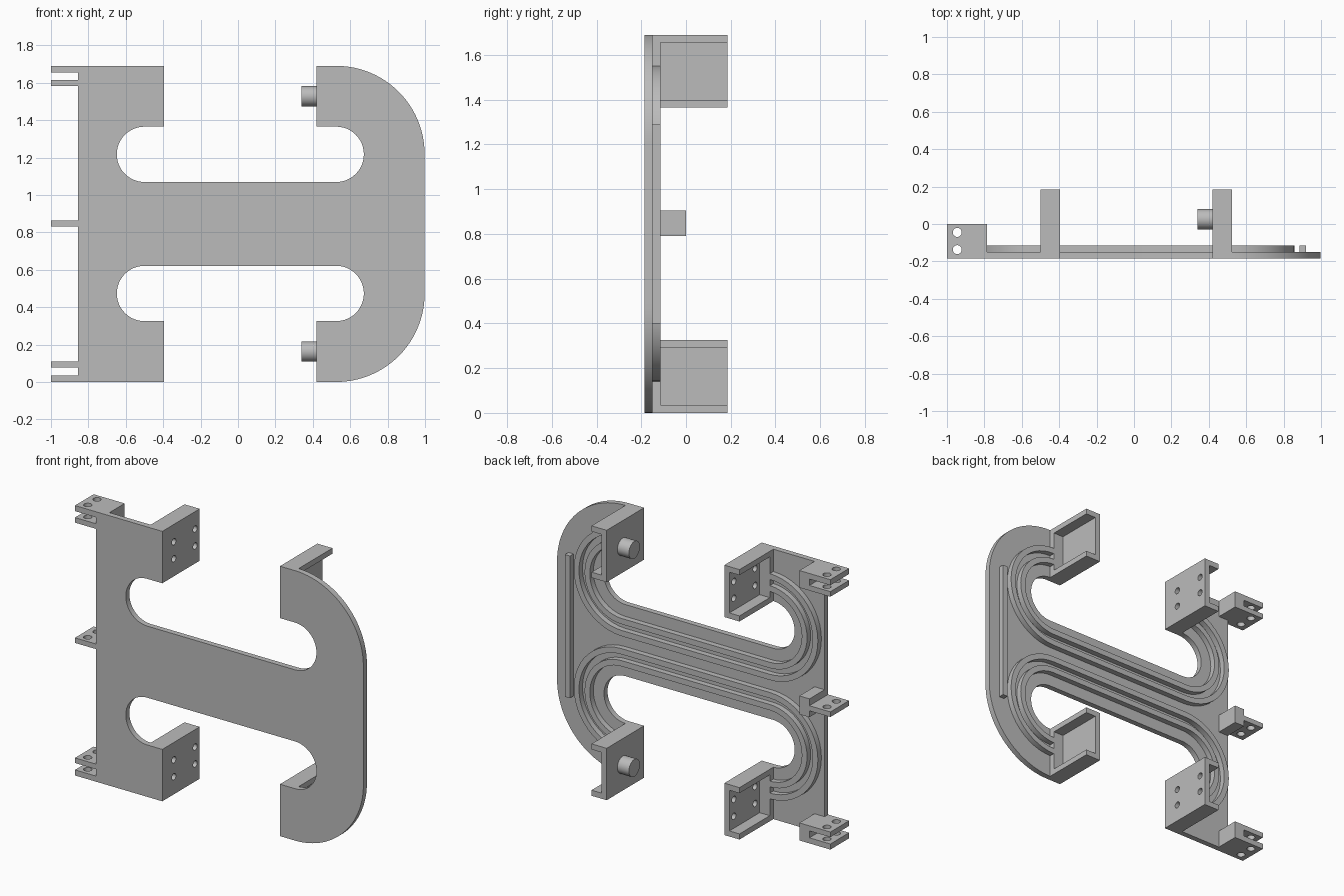
import bpy, bmesh, math
from mathutils import Matrix

if "Cube" in bpy.data.objects:
    bpy.data.objects.remove(bpy.data.objects["Cube"])

H = 1.69                      # overall height
T = 0.035                     # wall and rib thickness
FRONT, BACK = -0.185, 0.185
FLOOR, RIB = -0.15, -0.115    # plate back face, rib top
XL, XR, ZC, R = -0.5, 0.525, 1.217, 0.148   # notch arc centres and radius

grey = bpy.data.materials.new("light_grey")
grey.diffuse_color = (0.5, 0.5, 0.5, 1)
grey.use_nodes = True
grey.node_tree.nodes["Principled BSDF"].inputs["Base Color"].default_value = grey.diffuse_color


def arc(cx, cy, r, a0, a1, n=24):
    return [(cx + r * math.cos(math.radians(a0 + (a1 - a0) * i / n)),
             cy + r * math.sin(math.radians(a0 + (a1 - a0) * i / n))) for i in range(n + 1)]


def circle(cx, cy, r):
    return arc(cx, cy, r, 0, 360, 32)[:-1]


def flip(pts):
    return [(x, H - z) for x, z in pts]


def extrude(name, loops, lo, hi, axes):
    """Fill outline loops (with holes) and extrude from lo to hi; axes names the u, v, w directions."""
    cu = bpy.data.curves.new(name, 'CURVE')
    cu.dimensions, cu.fill_mode, cu.extrude = '2D', 'BOTH', (hi - lo) / 2
    for pts in loops:
        s = cu.splines.new('POLY')
        s.points.add(len(pts) - 1)
        for p, (u, v) in zip(s.points, pts):
            p.co = (u, v, 0, 1)
        s.use_cyclic_u = True
    tmp = bpy.data.objects.new(name + "_outline", cu)
    bpy.context.collection.objects.link(tmp)
    dg = bpy.context.evaluated_depsgraph_get()
    me = bpy.data.meshes.new_from_object(tmp.evaluated_get(dg))
    bpy.data.objects.remove(tmp)
    m = Matrix.Identity(4)
    for col, ax in enumerate(axes):
        for row in range(3):
            m[row][col] = 1.0 if 'xyz'[row] == ax else 0.0
    bm = bmesh.new()
    bm.from_mesh(me)
    bm.transform(m @ Matrix.Translation((0, 0, (lo + hi) / 2)))
    bmesh.ops.remove_doubles(bm, verts=bm.verts, dist=1e-5)
    bmesh.ops.recalc_face_normals(bm, faces=bm.faces)
    bm.to_mesh(me)
    bm.free()
    me.name = name
    me.materials.clear()
    me.materials.append(grey)
    ob = bpy.data.objects.new(name, me)
    bpy.context.collection.objects.link(ob)
    bpy.ops.object.select_all(action='DESELECT')
    ob.select_set(True)
    bpy.context.view_layer.objects.active = ob
    bpy.ops.object.shade_smooth_by_angle(angle=math.radians(30))
    return ob


def rect(u0, u1, v0, v1):
    return [(u0, v0), (u1, v0), (u1, v1), (u0, v1)]


# Face plate: upper half outline, mirrored for the lower half
upper = ([(-0.855, H), (-0.395, H), (-0.395, ZC + R)]
         + arc(XL, ZC, R, 90, 270) + arc(XR, ZC, R, -90, 90)
         + [(0.42, ZC + R), (0.42, H)] + arc(XR, ZC, H - ZC, 90, 0))
extrude("face_plate", [upper + flip(upper)[::-1]], FRONT, FLOOR, 'xzy')


# Stiffening ribs wrapped around each notch
def u_path(r):
    return arc(XL, ZC, r, 90, 270) + arc(XR, ZC, r, -90, 90)


for k, (r0, r1) in enumerate([(0.222, 0.258), (0.297, 0.333)]):
    ring = u_path(r1) + u_path(r0)[::-1]
    extrude(f"upper_rib_{k}", [ring], FLOOR, RIB, 'xzy')
    extrude(f"lower_rib_{k}", [flip(ring)], FLOOR, RIB, 'xzy')
extrude("side_rib", [rect(0.885, 0.92, 0.40, 1.29)], FLOOR, RIB, 'xzy')

# Channel brackets at the four arm ends
for side, z0, z1 in (("upper", ZC + R, H), ("lower", 0, H - ZC - R)):
    zm = (z0 + z1) / 2
    holes = [circle(0.035 + a * 0.105, zm + b * 0.053, 0.02) for a in (-1, 1) for b in (-1, 1)]
    for hand, x0, x1, w0, w1 in (("left", -0.5, -0.395, -0.43, -0.395),
                                 ("right", 0.42, 0.525, 0.42, 0.455)):
        name = f"{side}_{hand}_bracket"
        wall = [rect(FLOOR, BACK, z0, z1)] + (holes if hand == "left" else [])
        extrude(name + "_wall", wall, w0, w1, 'yzx')
        f0, f1 = (x0, w0) if hand == "left" else (w1, x1)
        extrude(name + "_channel", [[(FLOOR, z0), (BACK, z0), (BACK, z0 + T), (RIB, z0 + T),
                                     (RIB, z1 - T), (BACK, z1 - T), (BACK, z1), (FLOOR, z1)]],
                f0, f1, 'yzx')
    # Round peg on the right bracket
    extrude(f"{side}_peg", [circle(0.025, zm, 0.054)], 0.34, 0.42, 'yzx')

# Hinge lugs on the left edge: a block with drilled tabs
for name, b0, b1, tabs in (("upper", 1.583, H, ((1.583, 1.615), (1.655, H))),
                           ("middle", 0.79, 0.905, ((0.83, 0.862),)),
                           ("lower", 0, 0.11, ((0, 0.035), (0.078, 0.11)))):
    extrude(f"{name}_hinge_block", [rect(-0.855, -0.785, FLOOR, 0)], b0, b1, 'xyz')
    for i, (t0, t1) in enumerate(tabs):
        extrude(f"{name}_hinge_tab_{i}",
                [rect(-1, -0.855, FRONT, 0), circle(-0.945, -0.045, 0.024),
                 circle(-0.945, -0.137, 0.024)], t0, t1, 'xyz')
